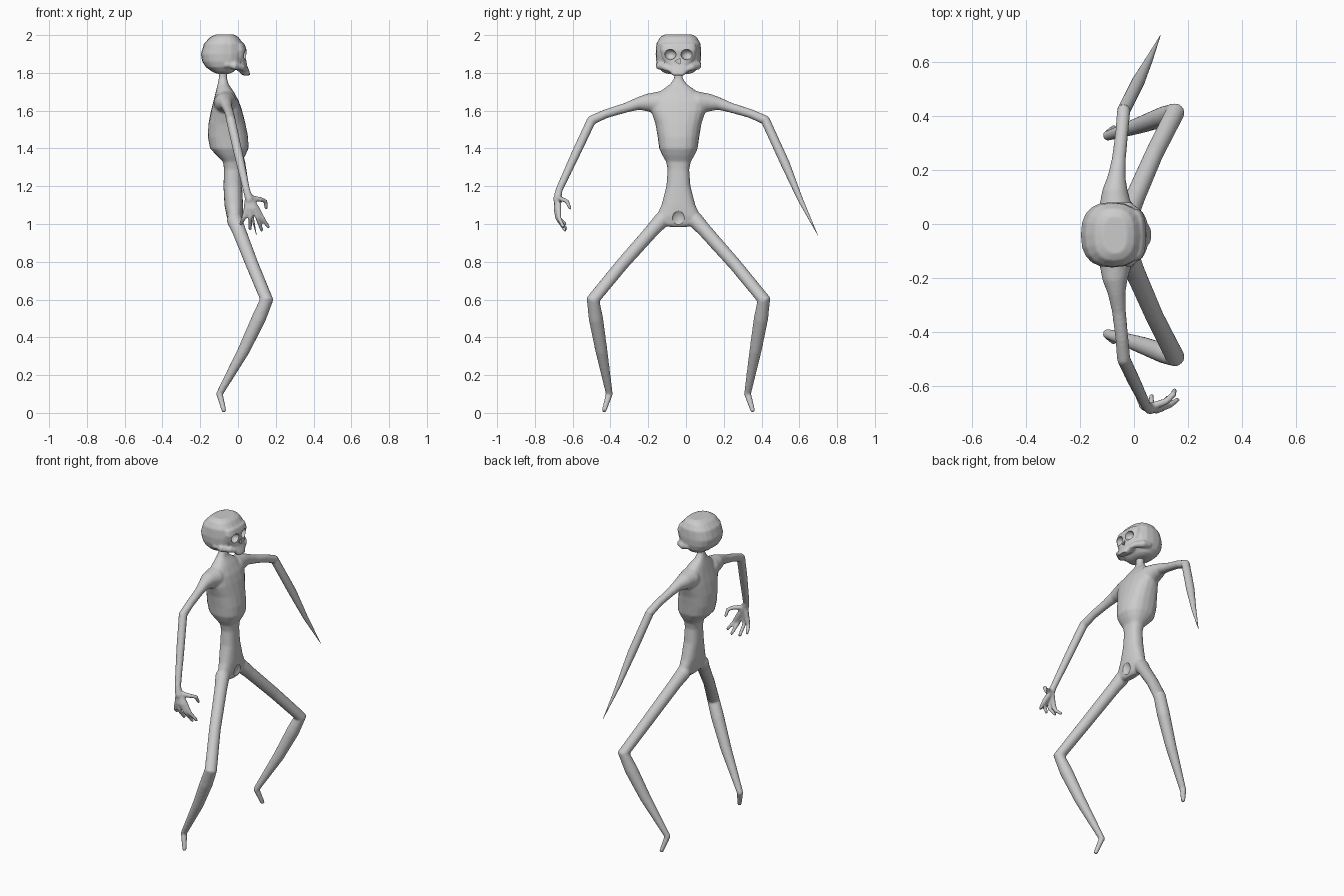
import bpy, bmesh, math
from mathutils import Vector, Matrix

if "Cube" in bpy.data.objects:
    bpy.data.objects.remove(bpy.data.objects["Cube"])

MID = -0.04   # y of the body's own mirror plane
SIDES = 20

grey = bpy.data.materials.new("bone_grey")
grey.use_nodes = True
grey.diffuse_color = (0.6, 0.6, 0.6, 1)
grey.node_tree.nodes["Principled BSDF"].inputs["Base Color"].default_value = (0.6, 0.6, 0.6, 1)


def skin(bm, rings):
    """Join rings of points into a closed tube."""
    loops = [[bm.verts.new(p) for p in ring] for ring in rings]
    for a, b in zip(loops, loops[1:]):
        for i in range(SIDES):
            j = (i + 1) % SIDES
            bm.faces.new((a[i], a[j], b[j], b[i]))
    bm.faces.new(loops[0][::-1])
    bm.faces.new(loops[-1])


def stack(bm, sections, power):
    """Loft level sections (z, back x, front x, half width), top to bottom."""
    rings = []
    for z, back, front, half in sections:
        ring = []
        for i in range(SIDES):
            a = math.tau * i / SIDES
            c, s = math.cos(a), math.sin(a)
            x = math.copysign(abs(c) ** (2 / power), c)
            y = math.copysign(abs(s) ** (2 / power), s)
            ring.append(((back + front) / 2 + x * (front - back) / 2, MID + y * half, z))
        rings.append(ring)
    skin(bm, rings)


def limb(bm, path, side=1, ball=True):
    """Round tapered tube through (x, distance from mid plane, z, radius)."""
    pts = [Vector((x, MID + side * y, z)) for x, y, z, r in path]
    rings = []
    for i, p in enumerate(pts):
        before = (p - pts[max(i - 1, 0)]).normalized()
        after = (pts[min(i + 1, len(pts) - 1)] - p).normalized()
        t = (before + after).normalized()
        u = t.cross(Vector((1, 0.2, 0))).normalized()
        v = t.cross(u)
        r = path[i][3]
        rings.append([p + r * (math.cos(math.tau * k / SIDES) * u + math.sin(math.tau * k / SIDES) * v)
                      for k in range(SIDES)])
    skin(bm, rings)
    if ball:
        for k in (0, -1):
            bmesh.ops.create_uvsphere(bm, u_segments=14, v_segments=10, radius=path[k][3],
                                      matrix=Matrix.Translation(pts[k]))


def blob(bm, centre, size):
    m = Matrix.Translation(centre) @ Matrix.Diagonal((*size, 1))
    bmesh.ops.create_uvsphere(bm, u_segments=24, v_segments=16, radius=1, matrix=m)


def finish(bm, name):
    bmesh.ops.recalc_face_normals(bm, faces=bm.faces)
    mesh = bpy.data.meshes.new(name)
    bm.to_mesh(mesh)
    bm.free()
    mesh.materials.append(grey)
    obj = bpy.data.objects.new(name, mesh)
    bpy.context.collection.objects.link(obj)
    return obj


def fuse(obj, voxel, rounds, cutter=None):
    """Melt overlapping parts into one skin, soften it, then carve it."""
    m = obj.modifiers.new("fuse", 'REMESH')
    m.mode, m.voxel_size = 'VOXEL', voxel
    m = obj.modifiers.new("soften", 'SMOOTH')
    m.factor, m.iterations = 0.5, rounds
    if cutter:
        m = obj.modifiers.new("carve", 'BOOLEAN')
        m.operation, m.object, m.solver = 'DIFFERENCE', cutter, 'EXACT'
    bpy.context.view_layer.update()
    done = obj.evaluated_get(bpy.context.evaluated_depsgraph_get())
    mesh = bpy.data.meshes.new_from_object(done)
    obj.modifiers.clear()
    obj.data = mesh
    if cutter:
        bpy.data.objects.remove(cutter)


def smooth(obj, angle=40):
    bpy.ops.object.select_all(action='DESELECT')
    obj.select_set(True)
    bpy.context.view_layer.objects.active = obj
    bpy.ops.object.shade_smooth_by_angle(angle=math.radians(angle))


# Torso, waist and pelvis
body = bmesh.new()
stack(body, [(1.84, -.1, -.058, .022), (1.77, -.102, -.058, .023), (1.74, -.108, -.05, .045),
             (1.7, -.118, -.022, .1), (1.65, -.13, .005, .14), (1.6, -.143, .022, .145),
             (1.53, -.157, .04, .122), (1.46, -.16, .054, .11), (1.4, -.148, .056, .102),
             (1.365, -.115, .04, .086), (1.33, -.08, .02, .066), (1.29, -.074, .018, .057),
             (1.2, -.077, .022, .064), (1.1, -.072, .027, .09), (1.04, -.06, .026, .118),
             (1.0, -.045, .018, .1), (.985, -.03, .008, .05)], 2.4)

# Arms down to the elbow, and legs
for side in (-1, 1):
    limb(body, [(-.068, .1, 1.64, .062), (-.07, .165, 1.643, .047), (-.064, .215, 1.637, .033),
                (-.056, .28, 1.615, .026), (-.045, .38, 1.585, .024), (-.038, .46, 1.55, .025)], side)
    limb(body, [(-.018, .09, 1.02, .042), (.005, .14, .965, .037), (.075, .3, .785, .034),
                (.152, .452, .6, .036), (.11, .437, .5, .038), (.03, .408, .33, .032),
                (-.098, .366, .1, .019), (-.075, .393, .014, .013)], side)

# Forearm and hand
limb(body, [(-.038, .46, 1.55, .025), (0, .54, 1.38, .024), (.045, .632, 1.18, .019),
            (.06, .642, 1.13, .022)], -1)
knuckles = [(.045, .638), (.065, .645), (.085, .645), (.1, .635)]
tips = [(.015, .6, 1.0), (.065, .595, .975), (.125, .6, .968), (.16, .61, .985)]
for (kx, ky), (tx, ty, tz) in zip(knuckles, tips):
    limb(body, [(.055, .636, 1.15, .017), (kx, ky, 1.08, .016), ((kx + tx) / 2, ky - .004, 1.03, .012),
                (tx, ty, tz, .01)], -1)
limb(body, [(.06, .637, 1.14, .016), (.12, .615, 1.13, .013), (.145, .59, 1.12, .012),
            (.15, .575, 1.085, .01)], -1)

# Hollow arch at the front of the pelvis
arch = bmesh.new()
blob(arch, (.045, MID, 1.025), (.035, .042, .052))
skeleton = finish(body, "body")
fuse(skeleton, .007, 5, finish(arch, "arch_cutter"))
smooth(skeleton)

# Spike that replaces the other forearm
spike = bmesh.new()
limb(spike, [(-.038, .46, 1.55, .024), (.015, .565, 1.32, .024), (.055, .645, 1.13, .014),
             (.098, .738, .94, .0008)], 1, False)
smooth(finish(spike, "spike_forearm"))

# Skull: cranium, face, snout and cheekbones
head = bmesh.new()
stack(head, [(2.004, -.115, -.025, .07), (1.99, -.147, .002, .097), (1.955, -.18, .028, .117),
             (1.9, -.197, .035, .121), (1.86, -.19, .03, .118), (1.83, -.17, .0, .108),
             (1.805, -.135, -.025, .085), (1.795, -.11, -.045, .06)], 2.5)
stack(head, [(1.955, -.04, .034, .092), (1.92, -.04, .046, .097), (1.88, -.04, .042, .088),
             (1.84, -.03, .048, .06), (1.81, 0, .06, .052), (1.787, .025, .066, .032)], 2.6)
for side in (-1, 1):
    limb(head, [(-.06, .1, 1.845, .02), (-.02, .1, 1.838, .022), (.02, .072, 1.83, .018),
                (.035, .05, 1.82, .014)], side)

# Eye sockets and nose opening
holes = bmesh.new()
for side in (-1, 1):
    blob(holes, (.045, MID + side * .044, 1.897), (.038, .031, .028))
bmesh.ops.create_cone(holes, cap_ends=True, segments=3, radius1=.02, radius2=.014, depth=.05,
                      matrix=Matrix.Translation((.055, MID, 1.862)) @ Matrix.Rotation(math.pi / 2, 4, 'Y')
                      @ Matrix.Rotation(math.pi, 4, 'Z'))
skull = finish(head, "skull")
fuse(skull, .006, 4, finish(holes, "socket_cutter"))
smooth(skull)
